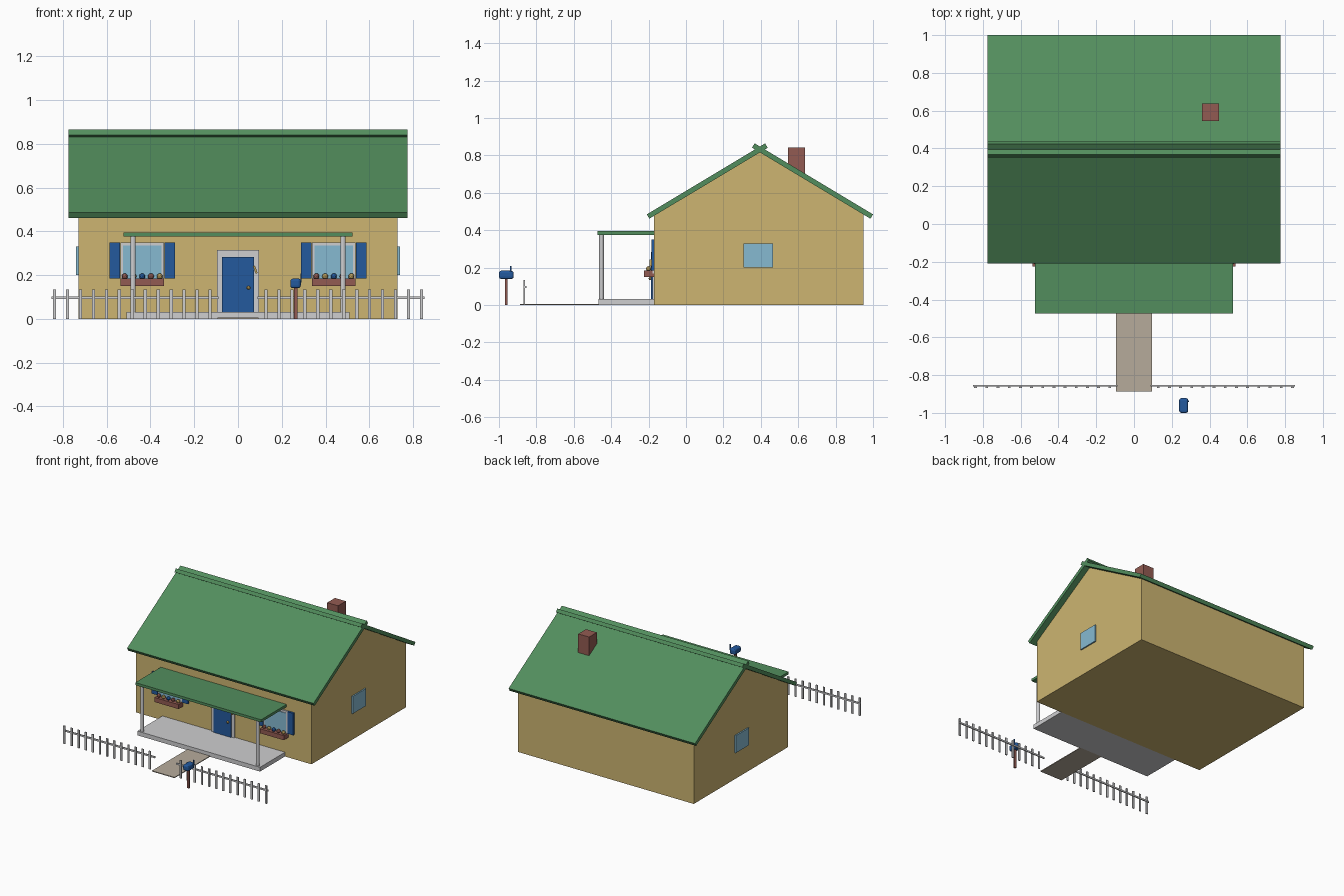
import bpy, bmesh, math
from mathutils import Matrix, Vector

if "Cube" in bpy.data.objects:
    bpy.data.objects.remove(bpy.data.objects["Cube"])


def material(name, rgb):
    m = bpy.data.materials.new(name)
    m.diffuse_color = (*rgb, 1)
    m.use_nodes = True
    m.node_tree.nodes["Principled BSDF"].inputs["Base Color"].default_value = m.diffuse_color
    return m


TAN = material("tan_wall", (0.61, 0.46, 0.165))
GREEN = material("green_roof", (0.085, 0.27, 0.11))
BLUE = material("blue_paint", (0.017, 0.10, 0.34))
GLASS = material("window_glass", (0.24, 0.49, 0.64))
WHITE = material("off_white", (0.62, 0.62, 0.63))
BRICK = material("red_brown", (0.29, 0.105, 0.085))
GOLD = material("brass", (0.50, 0.35, 0.11))
STONE = material("stone_path", (0.47, 0.41, 0.33))


def finish(name, bm, mat):
    bmesh.ops.recalc_face_normals(bm, faces=bm.faces)
    me = bpy.data.meshes.new(name)
    bm.to_mesh(me)
    bm.free()
    me.materials.append(mat)
    ob = bpy.data.objects.new(name, me)
    bpy.context.collection.objects.link(ob)
    return ob


def box(name, x, y, z, mat):
    """Box from (min, max) ranges on each axis."""
    bm = bmesh.new()
    size = [r[1] - r[0] for r in (x, y, z)]
    mid = [(r[1] + r[0]) / 2 for r in (x, y, z)]
    bmesh.ops.create_cube(bm, size=1, matrix=Matrix.Translation(mid) @ Matrix.Diagonal((*size, 1)))
    return finish(name, bm, mat)


def prism(name, profile, half, mat):
    """Side profile of (y, z) points swept along x."""
    bm = bmesh.new()
    face = bm.faces.new([bm.verts.new((-half, y, z)) for y, z in profile])
    new = bmesh.ops.extrude_face_region(bm, geom=[face])["geom"]
    bmesh.ops.translate(bm, vec=(2 * half, 0, 0), verts=[v for v in new if isinstance(v, bmesh.types.BMVert)])
    return finish(name, bm, mat)


def ball(name, centre, r, mat):
    bm = bmesh.new()
    bmesh.ops.create_icosphere(bm, subdivisions=2, radius=r, matrix=Matrix.Translation(centre))
    return finish(name, bm, mat)


def post(name, x, y, z, r, mat):
    bm = bmesh.new()
    bmesh.ops.create_cone(bm, cap_ends=True, segments=12, radius1=r, radius2=r, depth=z[1] - z[0],
                          matrix=Matrix.Translation((x, y, sum(z) / 2)))
    return finish(name, bm, mat)


WALL = -0.17   # front wall plane
RIDGE = 0.395  # ridge line in y

# House body with gable ends
prism("house_body", [(WALL, 0), (0.95, 0), (0.95, 0.485), (RIDGE, 0.825), (WALL, 0.485)], 0.73, TAN)

# Two roof slabs that cross slightly at the ridge
a = math.radians(30.95)
along, down = Vector((math.cos(a), math.sin(a))), Vector((math.sin(a), -math.cos(a)))
eave = Vector((-0.21, 0.485))
slab = [eave, eave + along * 0.738, eave + along * 0.738 + down * 0.027, eave + down * 0.027]
prism("front_roof", slab, 0.775, GREEN)
prism("back_roof", [(2 * RIDGE - p.x, p.y) for p in slab], 0.775, GREEN)

# Chimney
box("chimney", (0.36, 0.45), (0.545, 0.637), (0.6, 0.843), BRICK)

# Porch
box("porch_floor", (-0.51, 0.51), (-0.467, WALL), (0, 0.032), WHITE)
box("porch_roof", (-0.523, 0.523), (-0.473, WALL), (0.376, 0.395), GREEN)
for s in (-1, 1):
    post("porch_post", s * 0.48, -0.452, (0.03, 0.38), 0.0125, WHITE)

# Front door with frame, knob and lamp
box("door_frame", (-0.095, 0.095), (-0.18, WALL), (0.03, 0.315), WHITE)
box("door", (-0.073, 0.073), (-0.187, WALL), (0.032, 0.283), BLUE)
ball("door_knob", (0.048, -0.191, 0.142), 0.009, GOLD)
lamp = box("door_lamp", (-0.005, 0.005), (-0.008, 0.008), (-0.018, 0.018), GOLD)
lamp.location = (0.079, -0.187, 0.225)
lamp.rotation_euler = (0, math.radians(-20), 0)

# Front windows with shutters, flower boxes and flowers
for s in (-1, 1):
    c = s * 0.438
    box("window_frame", (c - 0.1, c + 0.1), (-0.18, WALL), (0.17, 0.35), WHITE)
    box("window_glass", (c - 0.088, c + 0.088), (-0.184, WALL), (0.185, 0.335), GLASS)
    for t in (-1, 1):
        m = c + t * 0.126
        box("shutter", (m - 0.024, m + 0.024), (-0.185, WALL), (0.185, 0.35), BLUE)
    box("flower_box", (c - 0.1, c + 0.1), (-0.224, WALL), (0.15, 0.184), BRICK)
    for i in range(5):
        ball("flower", (c + (i - 2) * 0.04, -0.2, 0.194), 0.014, (BRICK, GOLD, BLUE)[i % 3])

# Side windows
for s in (-1, 1):
    box("side_window", sorted((s * 0.725, s * 0.74)), (0.307, 0.465), (0.2, 0.33), GLASS)

# Garden path
box("garden_path", (-0.094, 0.094), (-0.888, -0.46), (0, 0.006), STONE)

# Picket fence on both sides of the path
for s in (-1, 1):
    box("fence_rail", sorted((s * 0.088, s * 0.852)), (-0.861, -0.853), (0.09, 0.102), WHITE)
    for i in range(13):
        x = s * (0.128 + i * 0.0592)
        box("fence_picket", (x - 0.0075, x + 0.0075), (-0.868, -0.86), (0, 0.135), WHITE)

# Mailbox
box("mailbox_post", (0.255, 0.271), (-0.969, -0.955), (0, 0.145), BRICK)
mailbox = box("mailbox", (0.239, 0.287), (-1.0, -0.922), (0.14, 0.184), BLUE)
bev = mailbox.modifiers.new("rounded", "BEVEL")
bev.width, bev.segments = 0.012, 3
box("mailbox_flag", (0.285, 0.291), (-0.942, -0.934), (0.165, 0.208), BLUE)
